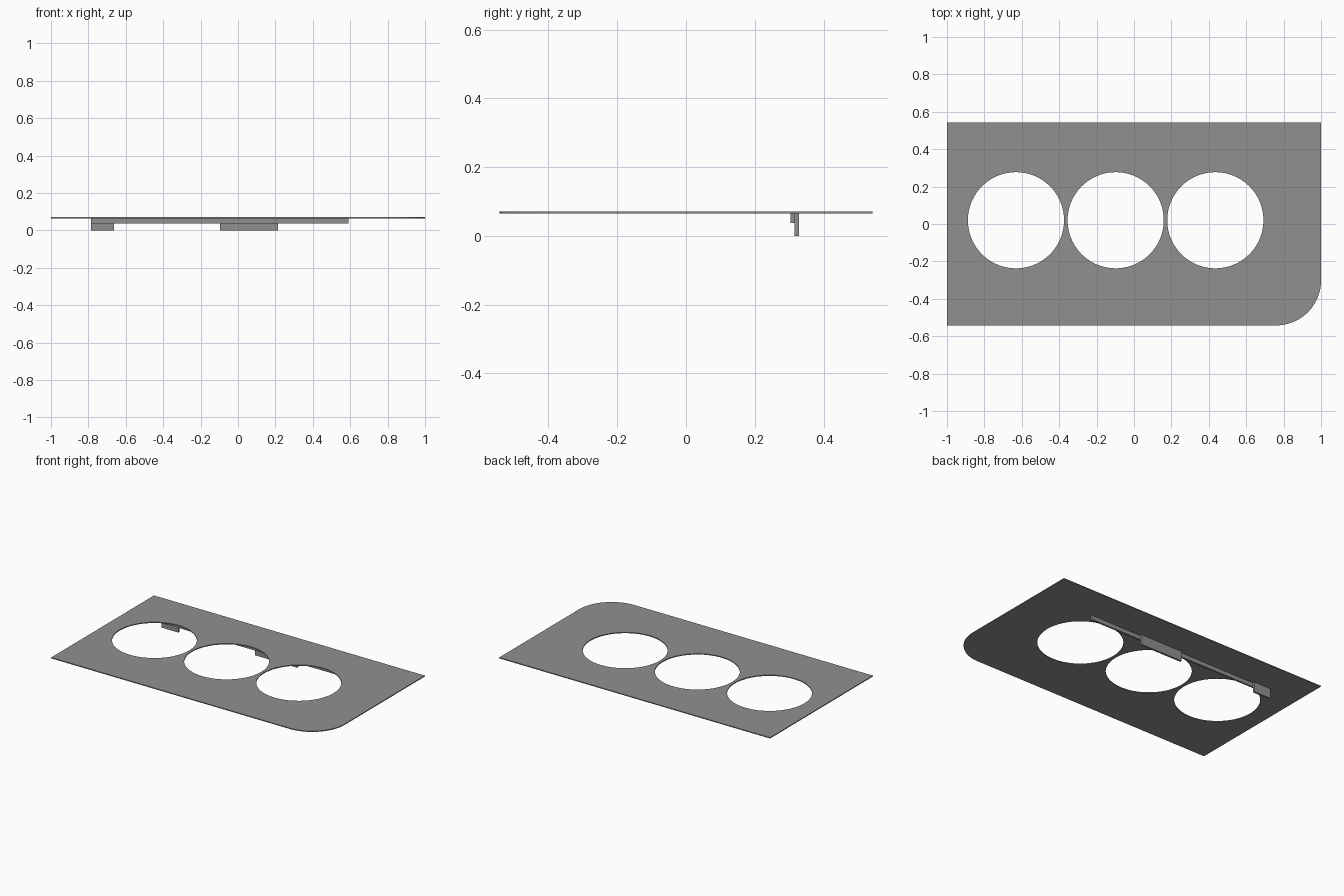
import bpy
import math

if "Cube" in bpy.data.objects:
    bpy.data.objects.remove(bpy.data.objects["Cube"])

grey = bpy.data.materials.new("grey")
grey.diffuse_color = (0.28, 0.28, 0.28, 1.0)
grey.use_nodes = True
grey.node_tree.nodes["Principled BSDF"].inputs["Base Color"].default_value = grey.diffuse_color

HALF_X, HALF_Y = 1.0, 0.542
Z_BOTTOM, Z_TOP = 0.065, 0.071


def arc(cx, cy, r, start, end, n):
    """Points along an arc, both ends included (degrees)."""
    return [(cx + r * math.cos(math.radians(start + (end - start) * i / n)),
             cy + r * math.sin(math.radians(start + (end - start) * i / n)))
            for i in range(n + 1)]


def box(name, x0, x1, y0, y1, z0, z1):
    bpy.ops.mesh.primitive_cube_add(
        size=1, location=((x0 + x1) / 2, (y0 + y1) / 2, (z0 + z1) / 2))
    obj = bpy.context.object
    obj.name = name
    obj.scale = (x1 - x0, y1 - y0, z1 - z0)
    bpy.ops.object.transform_apply(location=False, rotation=False, scale=True)
    obj.data.materials.append(grey)
    return obj


# Panel: outline with one rounded corner, and three round openings
r = 0.24
outline = [(HALF_X, HALF_Y), (-HALF_X, HALF_Y), (-HALF_X, -HALF_Y)]
outline += arc(HALF_X - r, -HALF_Y + r, r, -90, 0, 24)
loops = [outline]
for cx in (-0.631, -0.098, 0.435):
    loops.append(arc(cx, 0.02, 0.257, 0, 360, 96)[:-1])

curve = bpy.data.curves.new("panel", "CURVE")
curve.dimensions = "2D"
curve.fill_mode = "BOTH"
curve.extrude = (Z_TOP - Z_BOTTOM) / 2
for pts in loops:
    spline = curve.splines.new("POLY")
    spline.points.add(len(pts) - 1)
    for p, (x, y) in zip(spline.points, pts):
        p.co = (x, y, 0, 1)
    spline.use_cyclic_u = True
panel = bpy.data.objects.new("panel", curve)
bpy.context.collection.objects.link(panel)
panel.location.z = (Z_TOP + Z_BOTTOM) / 2
bpy.context.view_layer.objects.active = panel
panel.select_set(True)
bpy.ops.object.convert(target="MESH")
panel = bpy.context.object
panel.data.materials.clear()
panel.data.materials.append(grey)
bpy.ops.object.shade_smooth_by_angle(angle=math.radians(30))

# Rail under the panel, with two tabs hanging behind it
box("rail", -0.785, 0.592, 0.304, 0.316, 0.038, Z_BOTTOM)
box("end_tab", -0.785, -0.662, 0.316, 0.329, 0.0, Z_BOTTOM)
box("middle_tab", -0.095, 0.215, 0.316, 0.329, 0.0, Z_BOTTOM)
